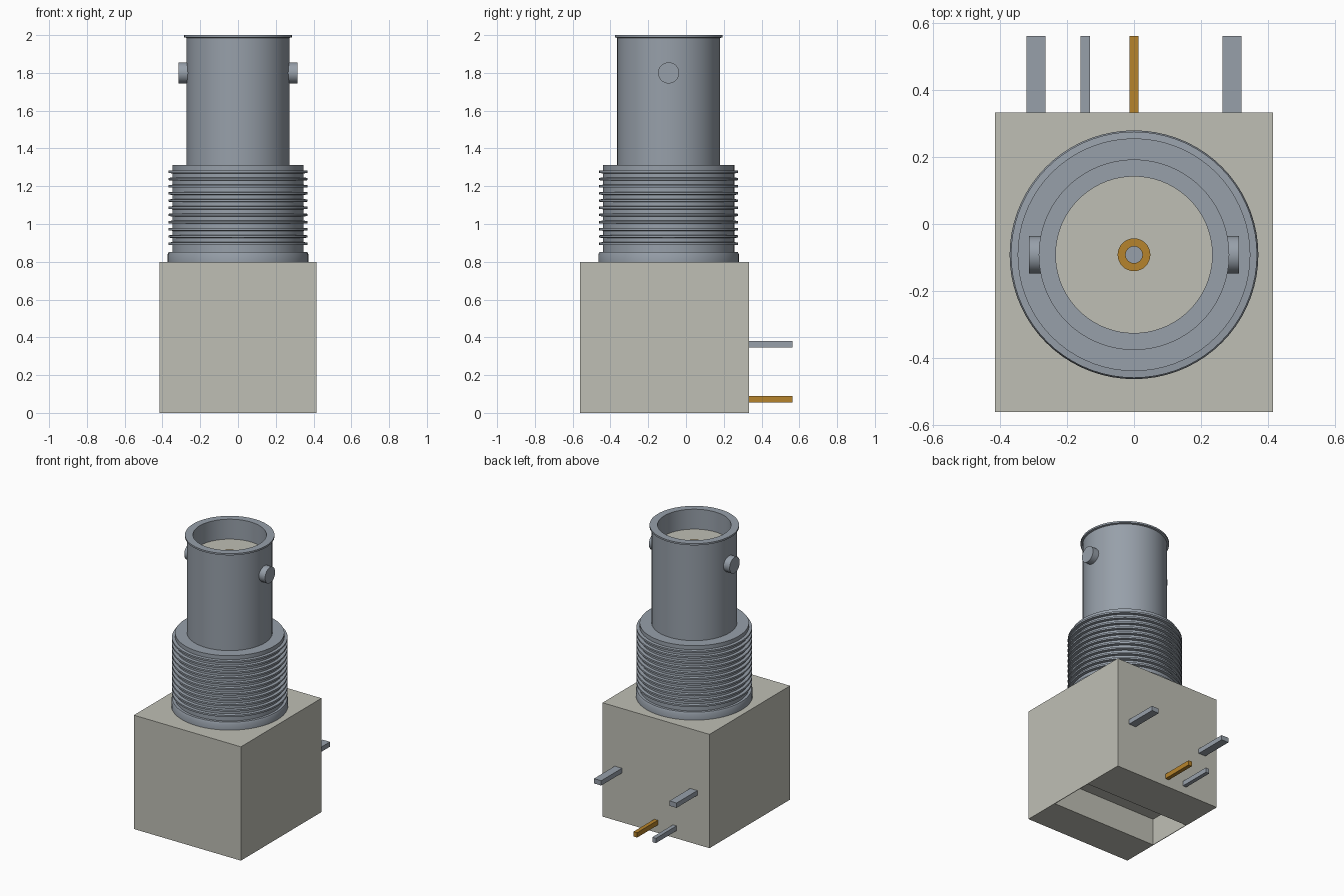
import bpy, bmesh, math
from mathutils import Matrix, Vector

if "Cube" in bpy.data.objects:
    bpy.data.objects.remove(bpy.data.objects["Cube"], do_unlink=True)

AXIS_Y = -0.092  # centre line of the round barrel


def material(name, rgb):
    m = bpy.data.materials.new(name)
    m.use_nodes = True
    m.diffuse_color = (*rgb, 1)
    bsdf = next(n for n in m.node_tree.nodes if n.type == "BSDF_PRINCIPLED")
    bsdf.inputs["Base Color"].default_value = (*rgb, 1)
    return m


PLASTIC = material("beige plastic", (0.52, 0.52, 0.46))
METAL = material("grey metal", (0.31, 0.35, 0.40))
GOLD = material("gold", (0.47, 0.23, 0.025))


def finish(name, bm, mat, smooth=False):
    bmesh.ops.recalc_face_normals(bm, faces=bm.faces[:])
    mesh = bpy.data.meshes.new(name)
    bm.to_mesh(mesh)
    bm.free()
    mesh.materials.append(mat)
    obj = bpy.data.objects.new(name, mesh)
    bpy.context.collection.objects.link(obj)
    if smooth:
        bpy.ops.object.select_all(action="DESELECT")
        obj.select_set(True)
        bpy.context.view_layer.objects.active = obj
        bpy.ops.object.shade_smooth_by_angle(angle=math.radians(30))
    return obj


def lathe(name, profile, mat, segments=72):
    """Spin a closed (radius, height) profile about the barrel axis."""
    bm = bmesh.new()
    verts = [bm.verts.new((r, AXIS_Y, z)) for r, z in profile]
    edges = [bm.edges.new((a, b)) for a, b in zip(verts, verts[1:] + verts[:1])]
    bmesh.ops.spin(bm, geom=verts + edges, cent=(0, AXIS_Y, 0), axis=(0, 0, 1),
                   angle=math.tau, steps=segments)
    bmesh.ops.remove_doubles(bm, verts=bm.verts[:], dist=1e-5)
    bmesh.ops.dissolve_degenerate(bm, edges=bm.edges[:], dist=1e-6)
    return finish(name, bm, mat, smooth=True)


def box_mesh(low, high):
    bm = bmesh.new()
    low, high = Vector(low), Vector(high)
    place = Matrix.Translation((low + high) / 2) @ Matrix.Diagonal((*(high - low), 1))
    bmesh.ops.create_cube(bm, size=1, matrix=place)
    return bm


# Housing block with a slot sunk into its underside
bm = box_mesh((-0.416, -0.562, 0), (0.416, 0.333, 0.8))
bm.normal_update()
bottom = min(bm.faces, key=lambda f: f.calc_center_median().z)
bmesh.ops.inset_individual(bm, faces=[bottom], thickness=0.006)
for v in bottom.verts:
    v.co.y = 0.03 if v.co.y > -0.1 else -0.3
slot = bmesh.ops.extrude_discrete_faces(bm, faces=[bottom])["faces"][0]
bmesh.ops.translate(bm, verts=slot.verts[:], vec=(0, 0, 0.19))
finish("housing", bm, PLASTIC)

# Metal shell: collar, thread ridges, barrel and lip, hollow inside
shell = [(0.234, 0.8), (0.372, 0.8), (0.372, 0.84), (0.366, 0.853), (0.348, 0.853)]
for i in range(11):
    z = 0.896 + i * 0.038
    shell += [(0.348, z - 0.008), (0.368, z - 0.006), (0.368, z + 0.006), (0.348, z + 0.008)]
shell += [(0.348, 1.312), (0.272, 1.312), (0.272, 1.985), (0.285, 1.988),
          (0.285, 2.0), (0.234, 2.0)]
lathe("threaded_shell", shell, METAL)

# Insulator and centre contact
lathe("insulator", [(0.03, 1.7), (0.236, 1.7), (0.236, 1.86), (0.03, 1.86)], PLASTIC)
lathe("centre_contact", [(0.025, 1.7), (0.049, 1.7), (0.049, 1.875), (0.025, 1.875)], GOLD, 32)
lathe("contact_core", [(0, 1.7), (0.026, 1.7), (0.026, 1.84), (0, 1.84)], METAL, 24)

# Locking studs on both sides of the barrel
for side, sign in (("left", 1), ("right", -1)):
    bm = bmesh.new()
    place = Matrix.Translation((sign * 0.284, AXIS_Y, 1.8)) @ Matrix.Rotation(math.pi / 2, 4, "Y")
    bmesh.ops.create_cone(bm, cap_ends=True, segments=32, radius1=0.056, radius2=0.056,
                          depth=0.06, matrix=place)
    finish(side + "_locking_stud", bm, METAL, smooth=True)

# Board pins on the back
for name, x, half, z, mat in (
        ("left_mounting_pin", 0.293, 0.028, 0.363, METAL),
        ("right_mounting_pin", -0.293, 0.028, 0.363, METAL),
        ("ground_pin", -0.146, 0.014, 0.072, METAL),
        ("signal_pin", 0, 0.014, 0.072, GOLD)):
    finish(name, box_mesh((x - half, 0.32, z - 0.017), (x + half, 0.563, z + 0.017)), mat)
